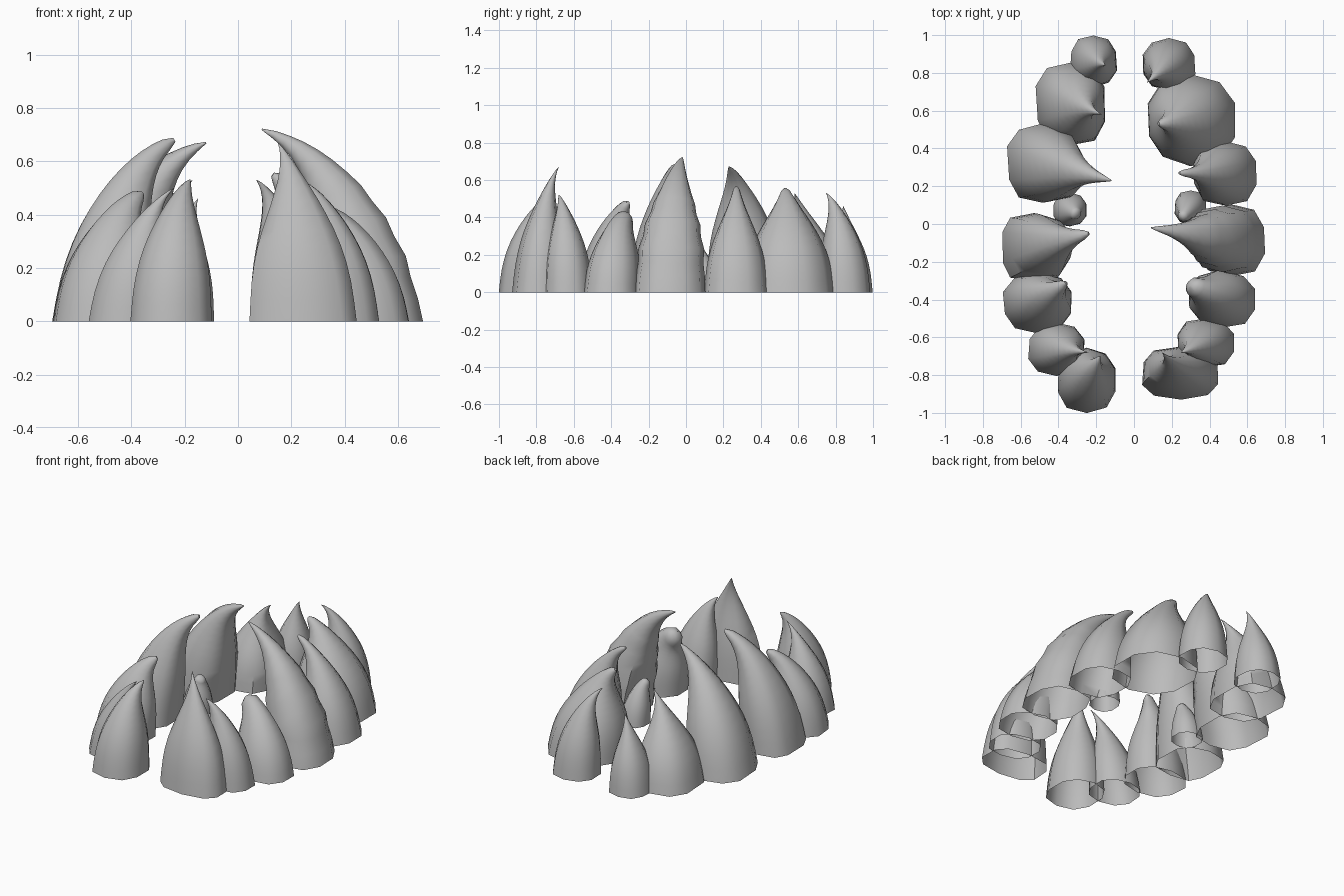
import bpy, bmesh, math, random
from mathutils import Vector

cube = bpy.data.objects.get("Cube")
if cube:
    bpy.data.objects.remove(cube, do_unlink=True)
random.seed(4)

enamel = bpy.data.materials.new("grey_enamel")
enamel.use_nodes = True
GREY = (0.5, 0.5, 0.5, 1)
enamel.diffuse_color = GREY
enamel.node_tree.nodes["Principled BSDF"].inputs["Base Color"].default_value = GREY

SIDES, RINGS = 10, 14
# Thickness along the tooth, evenly spaced from root to tip
TAPER = [1, 0.96, 0.88, 0.74, 0.57, 0.4, 0.25, 0.13, 0.03]


def taper(t):
    f = t * (len(TAPER) - 1)
    i = min(int(f), len(TAPER) - 2)
    return TAPER[i] + (TAPER[i + 1] - TAPER[i]) * (f - i)


def squared(v, power):
    return math.copysign(abs(v) ** power, v)


def tooth(name, x, y, rx, ry, tip, slim=1.0, lean=0.22, blunt=0.0, box=0.85, ridged=False):
    """Curved hollow fang, open at the root, leaning over to its tip."""
    root, tip = Vector((x, y, 0)), Vector(tip)
    bend = root.lerp(tip, lean)
    bend.z = tip.z * 0.82
    up = Vector((0, 0, 1))
    wobble = [random.uniform(0.97, 1.05) for _ in range(SIDES)]
    bm = bmesh.new()
    rings = []
    for k in range(RINGS + 1):
        t = k / RINGS
        centre = root * (1 - t) ** 2 + bend * 2 * t * (1 - t) + tip * t * t
        along = ((bend - root) * (1 - t) + (tip - bend) * t).normalized()
        turn = up.rotation_difference(up.lerp(along, min(1, t * 1.3)).normalized())
        size = blunt + (1 - blunt) * taper(t) ** slim
        if k == RINGS:
            size *= 0.55
        if ridged and 1 < k < 8:
            size *= 1.03 if k % 2 else 0.97
        power = box + (1 - box) * t  # squarish root, round tip
        ring = []
        for s in range(SIDES):
            a = math.tau * (s + 0.5) / SIDES
            r = size * wobble[s]
            offset = Vector((rx * r * squared(math.cos(a), power),
                             ry * r * squared(math.sin(a), power), 0))
            co = centre + turn @ offset
            co.z = max(co.z, 0)
            ring.append(bm.verts.new(co))
        rings.append(ring)
    for low, high in zip(rings, rings[1:]):
        for s in range(SIDES):
            n = (s + 1) % SIDES
            bm.faces.new((low[s], low[n], high[n], high[s]))
    bm.faces.new(rings[-1])
    mesh = bpy.data.meshes.new(name)
    bm.to_mesh(mesh)
    bm.free()
    mesh.materials.append(enamel)
    obj = bpy.data.objects.new(name, mesh)
    bpy.context.collection.objects.link(obj)
    bpy.ops.object.select_all(action="DESELECT")
    obj.select_set(True)
    bpy.context.view_layer.objects.active = obj
    bpy.ops.object.shade_smooth_by_angle(angle=math.radians(50))


# Right row, front to back
tooth("right_front_tooth", -0.25, -0.825, 0.16, 0.17, (-0.18, -0.70, 0.53), lean=0.12)
tooth("right_second_tooth", -0.41, -0.66, 0.15, 0.14, (-0.24, -0.68, 0.50), slim=1.4)
tooth("right_third_tooth", -0.51, -0.42, 0.185, 0.155, (-0.36, -0.31, 0.48), blunt=0.08)
tooth("right_side_fang", -0.53, -0.125, 0.17, 0.175, (-0.24, -0.05, 0.68), blunt=0.07, box=0.65)
tooth("right_small_tooth", -0.34, 0.075, 0.09, 0.09, (-0.30, 0.05, 0.23), blunt=0.25)
tooth("right_great_fang", -0.485, 0.32, 0.185, 0.21, (-0.12, 0.23, 0.67), box=0.75)
tooth("right_rear_tooth", -0.335, 0.635, 0.185, 0.22, (-0.17, 0.58, 0.53), slim=1.5, box=0.75)
tooth("right_back_tooth", -0.215, 0.865, 0.125, 0.135, (-0.15, 0.84, 0.46), slim=1.35)

# Left row, front to back
tooth("left_front_tooth", 0.25, -0.79, 0.205, 0.135, (0.15, -0.68, 0.67),
      slim=1.4, lean=0.2, box=0.7)
tooth("left_second_tooth", 0.38, -0.63, 0.155, 0.13, (0.25, -0.68, 0.52), slim=1.1)
tooth("left_third_tooth", 0.47, -0.40, 0.18, 0.15, (0.29, -0.32, 0.40), blunt=0.25)
tooth("left_side_fang", 0.52, -0.085, 0.18, 0.19, (0.09, -0.02, 0.72), ridged=True)
tooth("left_small_tooth", 0.30, 0.09, 0.085, 0.09, (0.25, 0.03, 0.26), blunt=0.25)
tooth("left_middle_tooth", 0.485, 0.27, 0.17, 0.17, (0.24, 0.27, 0.56), slim=1.4, blunt=0.08)
tooth("left_rear_tooth", 0.30, 0.55, 0.235, 0.235, (0.13, 0.53, 0.55), slim=1.2, blunt=0.06)
tooth("left_back_tooth", 0.185, 0.845, 0.14, 0.135, (0.07, 0.75, 0.53), slim=1.2, lean=0.1)
